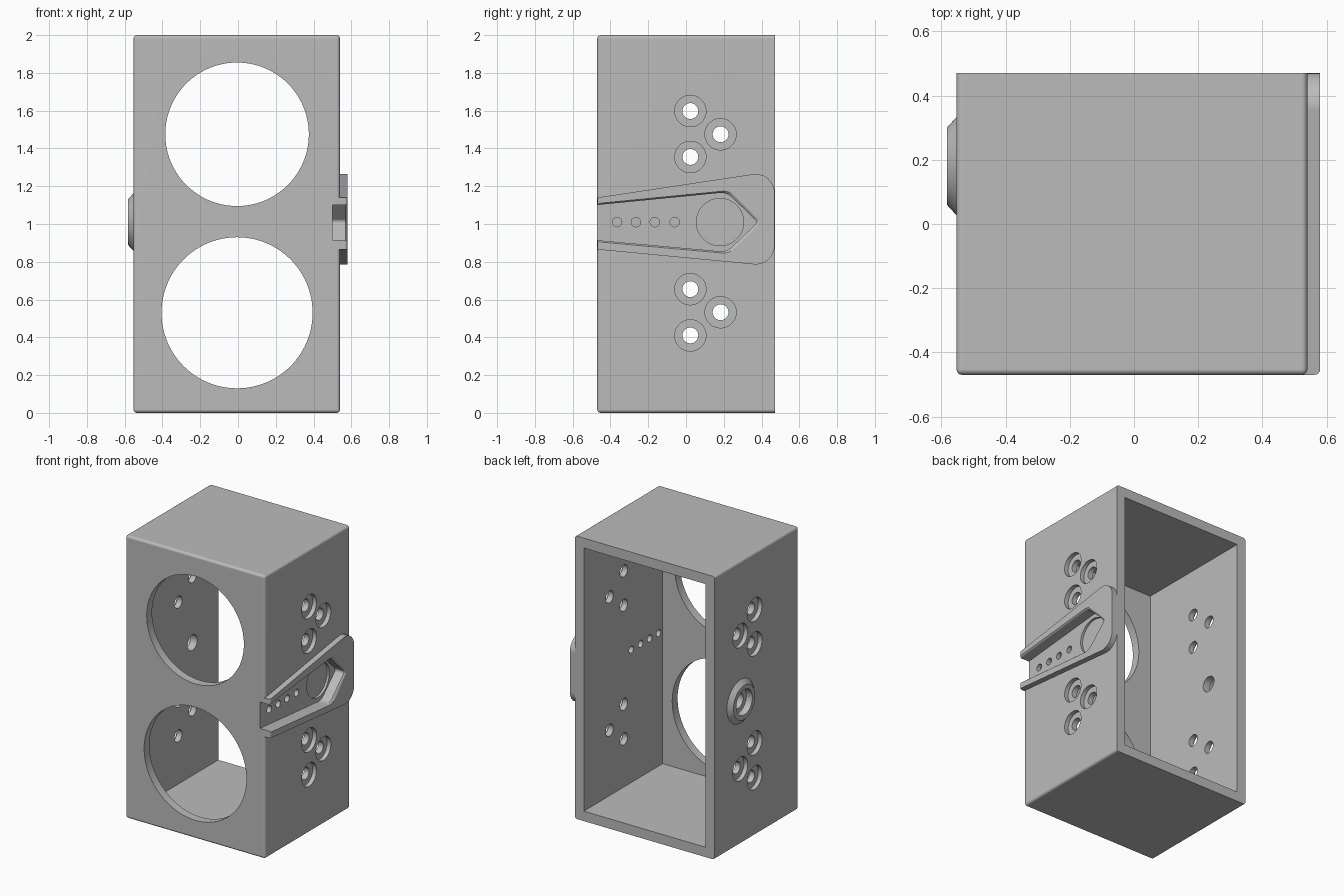
import bpy, bmesh, math
from mathutils import Vector

if "Cube" in bpy.data.objects:
    bpy.data.objects.remove(bpy.data.objects["Cube"])

grey = bpy.data.materials.new("light grey plastic")
grey.diffuse_color = (0.5, 0.5, 0.5, 1)
grey.use_nodes = True
grey.node_tree.nodes["Principled BSDF"].inputs["Base Color"].default_value = grey.diffuse_color


def make_object(name, bm):
    bmesh.ops.recalc_face_normals(bm, faces=bm.faces)
    mesh = bpy.data.meshes.new(name)
    bm.to_mesh(mesh)
    bm.free()
    mesh.materials.append(grey)
    ob = bpy.data.objects.new(name, mesh)
    bpy.context.collection.objects.link(ob)
    return ob


def box(x0, x1, y0, y1, z0, z1):
    bm = bmesh.new()
    bmesh.ops.create_cube(bm, size=1)
    for v in bm.verts:
        v.co = (x1 if v.co.x > 0 else x0, y1 if v.co.y > 0 else y0, z1 if v.co.z > 0 else z0)
    return bm


def loft(outline, rings, centre, axis="x"):
    """Solid through copies of an outline; rings are (position on axis, scale)."""
    bm = bmesh.new()
    loops = []
    for t, s in rings:
        loop = []
        for a, b in outline:
            a, b = centre[0] + (a - centre[0]) * s, centre[1] + (b - centre[1]) * s
            loop.append(bm.verts.new((t, a, b) if axis == "x" else (a, t, b)))
        loops.append(loop)
    n = len(outline)
    for p, q in zip(loops, loops[1:]):
        for i in range(n):
            bm.faces.new((p[i], p[(i + 1) % n], q[(i + 1) % n], q[i]))
    bm.faces.new(loops[0])
    bm.faces.new(loops[-1])
    return bm


def circle(a, b, r, n=40):
    return [(a + r * math.cos(2 * math.pi * i / n), b + r * math.sin(2 * math.pi * i / n))
            for i in range(n)]


def rounded(corners, steps=8):
    """Polygon of (a, b, radius) corners with tangent arcs."""
    out = []
    for i, (a, b, r) in enumerate(corners):
        p = Vector((a, b))
        if r == 0:
            out.append((a, b))
            continue
        u = (Vector(corners[i - 1][:2]) - p).normalized()
        w = (Vector(corners[(i + 1) % len(corners)][:2]) - p).normalized()
        half = u.angle(w) / 2
        c = p + (u + w).normalized() * (r / math.sin(half))
        d0 = p + u * (r / math.tan(half)) - c
        d1 = p + w * (r / math.tan(half)) - c
        for k in range(steps + 1):
            d = d0.lerp(d1, k / steps).normalized() * r
            out.append((c.x + d.x, c.y + d.y))
    return out


# Body block, rounded everywhere except around the back opening
bm = box(-0.553, 0.54, -0.47, 0.47, 0, 2)
edges = [e for e in bm.edges if min(v.co.y for v in e.verts) < 0]
bmesh.ops.bevel(bm, geom=edges, offset=0.018, segments=4, profile=0.5, affect="EDGES")
body = make_object("speaker_housing", bm)
bpy.context.view_layer.objects.active = body


def combine(operation, bm):
    tool = make_object("helper", bm)
    tool.hide_render = True
    mod = body.modifiers.new("combine", "BOOLEAN")
    mod.operation, mod.object, mod.solver = operation, tool, "EXACT"
    bpy.ops.object.modifier_apply(modifier=mod.name)
    bpy.data.objects.remove(tool)


def bore(a, b, r, t0, t1, axis="x", n=40):
    combine("DIFFERENCE", loft(circle(a, b, r, n), [(t0, 1), (t1, 1)], (a, b), axis))


# Raised tapered pad on the right side
pad = rounded([(-0.4695, 1.14, 0), (0.4695, 1.281, 0.1), (0.4695, 0.776, 0.1), (-0.4695, 0.865, 0)])
bm = loft(pad, [(0.51, 1), (0.58, 1)], (0, 1))
front = [e for e in bm.edges if all(v.co.x > 0.57 and v.co.y < -0.46 for v in e.verts)]
bmesh.ops.bevel(bm, geom=front, offset=0.018, segments=4, profile=0.5, affect="EDGES")
combine("UNION", bm)

# Conical boss on the left side
combine("UNION", loft(circle(0.18, 1.01, 0.153, 64), [(-0.5, 1), (-0.553, 1), (-0.582, 0.79)], (0.18, 1.01)))

# Hollow interior, open at the back
combine("DIFFERENCE", box(-0.483, 0.47, -0.41, 0.6, 0.07, 1.93))

# Two large round front openings
bore(-0.005, 1.475, 0.38, -0.6, -0.3, "y", 96)
bore(-0.005, 0.53, 0.40, -0.6, -0.3, "y", 96)

# Arrow-shaped channel with a softened rim
channel = rounded([(-0.6, 1.088, 0), (0.215, 1.168, 0.08), (0.38, 1.01, 0.02),
                   (0.215, 0.852, 0.08), (-0.6, 0.926, 0)])
combine("DIFFERENCE", loft(channel, [(0.5, 1), (0.568, 1), (0.574, 1.02), (0.582, 1.07)], (0, 1.01)))

# Round blind recess and a row of small holes in the channel floor
bore(0.18, 1.01, 0.125, 0.483, 0.53, n=64)
for y in (-0.365, -0.265, -0.165, -0.06):
    bore(y, 1.01, 0.025, 0.4, 0.53, n=24)

# Counterbored hole in the boss
bore(0.18, 1.01, 0.09, -0.7, -0.535)
bore(0.18, 1.01, 0.055, -0.7, -0.4)

# Groups of three counterbored screw holes through both side walls
for y, z in ((0.023, 1.598), (0.183, 1.475), (0.023, 1.355),
             (0.023, 0.655), (0.183, 0.533), (0.023, 0.41)):
    bore(y, z, 0.042, -0.7, 0.7)
    bore(y, z, 0.083, -0.7, -0.523)
    bore(y, z, 0.083, 0.51, 0.7)

# Smooth the rounds while keeping the large faces flat
body.select_set(True)
bpy.ops.object.shade_smooth_by_angle(angle=math.radians(30))
weighted = body.modifiers.new("flat faces", "WEIGHTED_NORMAL")
weighted.keep_sharp = True
